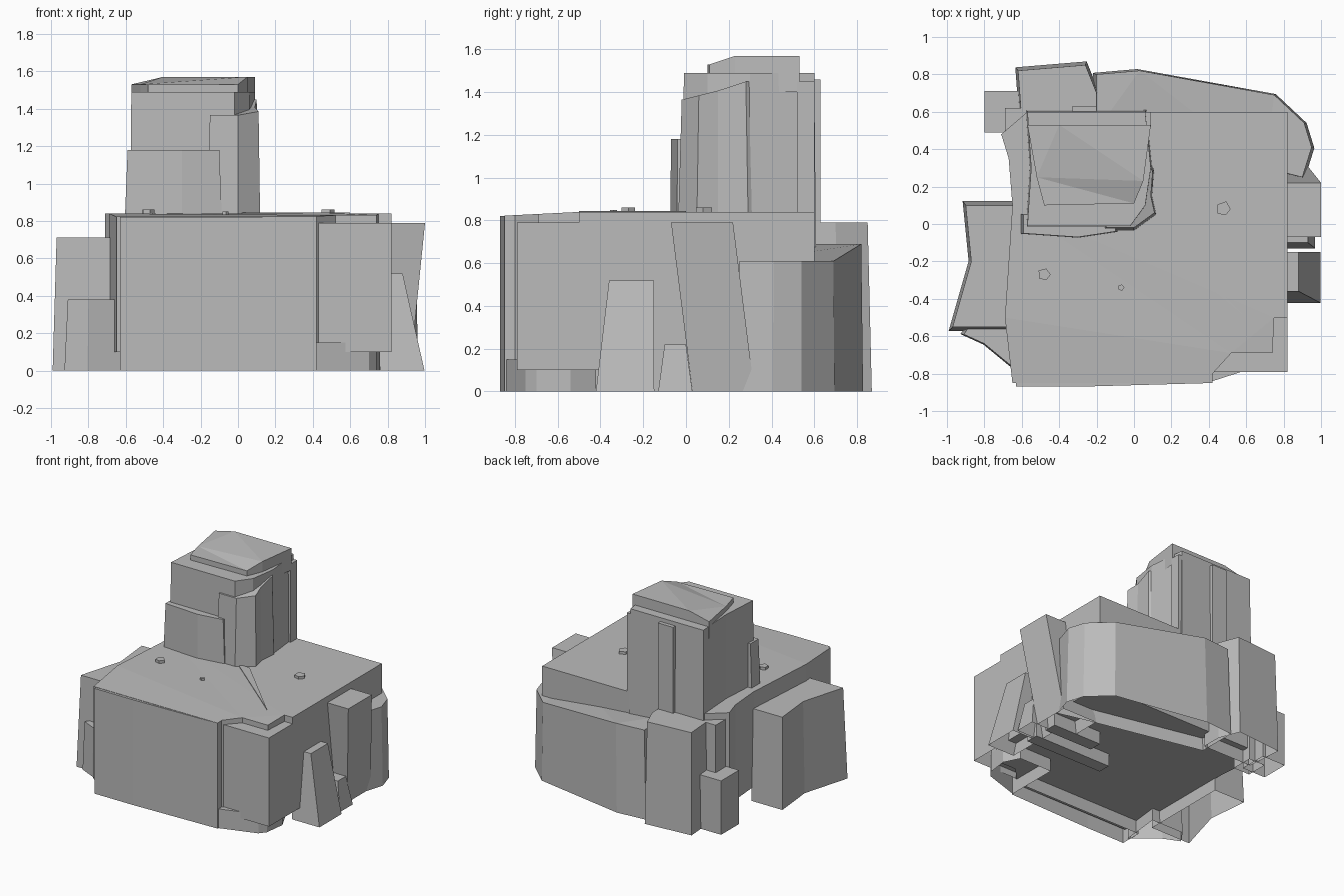
import bpy
import bmesh
import random
from math import cos, sin, tau
from mathutils import Vector

default_cube = bpy.data.objects.get("Cube")
if default_cube:
    bpy.data.objects.remove(default_cube, do_unlink=True)

# One plain stone colour
stone = bpy.data.materials.new("grey_stone")
stone.use_nodes = True
stone.diffuse_color = (.5, .5, .5, 1)
shader = stone.node_tree.nodes["Principled BSDF"]
shader.inputs["Base Color"].default_value = stone.diffuse_color

# Main levels and sides shared by several parts
LEDGE, PLATEAU = .79, .84
LEFT, RIGHT, FRONT, BACK = -.65, .82, -.87, .6
TOWER_LEFT, TOWER_RIGHT, TOWER_TOP = -.57, .09, 1.49


def rock(name, outline, top, base=0, flare=1, lean=(0, 0), floor=False):
    """Faceted stone: the foot is the outline widened by flare and moved by lean.
    The top is a height or a rule giving the height at each corner.
    Only stones with a floor are closed underneath."""
    bm = bmesh.new()
    corners = [Vector(point) for point in outline]
    centre = sum(corners, Vector((0, 0))) / len(corners)
    height = top if callable(top) else lambda x, y: top
    low, high = [], []
    for corner in corners:
        foot = centre + (corner - centre) * flare + Vector(lean)
        low.append(bm.verts.new((foot.x, foot.y, base)))
        high.append(bm.verts.new((corner.x, corner.y, height(corner.x, corner.y))))
    caps = [bm.faces.new(high)]
    if floor:
        caps.append(bm.faces.new(low[::-1]))
    for i in range(len(low)):
        bm.faces.new((low[i - 1], low[i], high[i], high[i - 1]))
    bm.normal_update()
    bmesh.ops.triangulate(bm, faces=caps)
    mesh = bpy.data.meshes.new(name)
    bm.to_mesh(mesh)
    bm.free()
    mesh.materials.append(stone)
    obj = bpy.data.objects.new(name, mesh)
    bpy.context.collection.objects.link(obj)


def block(name, x, y, top, **shape):
    """Four-sided stone from its x and y ranges."""
    (left, right), (front, back) = x, y
    outline = [(left, front), (right, front), (right, back), (left, back)]
    rock(name, outline, top, **shape)


# Broad plateau, stepped at the front corner and gently lower toward the front
rock("plateau", base=.1, floor=True,
     top=lambda x, y: PLATEAU + min(0, y + .5) / 20,
     outline=[(LEFT, FRONT + .02), (.42, FRONT + .02), (.42, -.8), (.52, -.69),
              (.74, -.69), (.75, -.5), (RIGHT, -.5), (RIGHT, BACK),
              (TOWER_LEFT, BACK), (-.71, .48), (-.67, .35), (LEFT, .1), (-.69, -.5)])
rock("front_face", top=PLATEAU - .02,
     outline=[(LEFT + .02, FRONT), (-.3, FRONT), (.42, FRONT + .02),
              (.42, -.7), (LEFT + .02, -.7)])
block("corner_block", x=(.42, RIGHT), y=(-.79, .4), base=.1, top=LEDGE)
rock("worn_ridge", base=LEDGE, top=PLATEAU + .005,
     outline=[(0, 0), (.6, -.5), (.1, 0)])

# Foot and bars under the plateau
rock("corner_foot", top=.15,
     outline=[(.42, -.84), (.7, -.75), (.74, -.7), (.76, -.54), (.7, -.42), (.42, -.42)])
block("long_bar", x=(.15, RIGHT), y=(-.2, -.1), top=.15, floor=True)
block("short_bar", x=(.4, RIGHT), y=(0, .1), top=.15, floor=True)

# Cliffs behind the plateau
rock("back_cliff", flare=1.03, top=lambda x, y: .61 if x > .1 else .69,
     outline=[(-.2, .5), (.7, .3), (.9, .25), (.95, .41), (.91, .54),
              (.75, .69), (.03, .82), (-.2, .8)])
rock("back_block", flare=1.06, top=LEDGE, lean=(0, .01),
     outline=[(-.6, .55), (-.2, .55), (-.2, .7), (-.26, .85), (-.62, .82)])

# Stones leaning on the -x side
rock("side_block", flare=1.07, top=.71, lean=(-.01, 0),
     outline=[(-.97, -.55), (LEFT, -.55), (LEFT, .1), (-.9, .1), (-.87, -.2)])
rock("low_corner_block", flare=1.12, top=.38,
     outline=[(-.91, -.59), (-.8, -.64), (-.63, -.78), (-.6, -.5), (-.85, -.5)])
block("low_back_block", x=(-.8, -.6), y=(.49, .71), top=.42)
block("narrow_back_block", x=(-.69, -.55), y=(.45, .62), top=LEDGE)

# Stones leaning on the +x side
block("leaning_slab", x=(.7, 1), y=(-.07, .22), top=LEDGE, lean=(-.08, .1))
block("leaning_stub", x=(.7, .88), y=(-.36, -.15), top=.52, flare=1.3, lean=(.09, -.03))
block("small_stub", x=(.8, .93), y=(-.1, 0), top=.22, flare=1.6)

# Tower: core, low front slab, side column and thin back plates
rock("tower_core", base=.5, top=TOWER_TOP, flare=1.03,
     outline=[(TOWER_LEFT, -.01), (-.02, -.01), (.06, .1), (TOWER_RIGHT, .3),
              (.06, BACK), (TOWER_LEFT, BACK), (TOWER_LEFT + .02, .3)])
rock("tower_front_slab", base=.8, top=1.18, flare=1.06,
     outline=[(-.59, -.05), (-.3, -.07), (-.1, -.04), (-.1, .05), (-.59, .05)])
rock("tower_side_column", base=.8, top=lambda x, y: 1.45 if y > .2 else 1.37 + y / 4,
     flare=1.09,
     outline=[(-.15, -.02), (0, -.02), (.11, .06), (TOWER_RIGHT, .15), (.1, .28),
              (.06, .34), (-.1, .34)])
block("tower_back_plate", x=(-.33, -.2), y=(.55, .63), base=.6, top=1.46)
block("tower_side_plate", x=(0, TOWER_RIGHT), y=(.52, BACK), base=.6, top=1.45)

# Sloping cap, highest at the back and toward +x
rock("tower_cap", base=1.4,
     top=lambda x, y: TOWER_TOP + (.08 if y > .2 and x > -.5 else .04),
     outline=[(-.48, .1), (0, .11), (.05, .23), (TOWER_RIGHT, .53), (-.4, .53),
              (TOWER_LEFT, .53), (TOWER_LEFT + .05, .25)])

# Loose pebbles on the plateau
rng = random.Random(4)
pebbles = {"left_pebble": (-.48, -.27, .04), "right_pebble": (.48, .08, .04),
           "small_pebble": (-.07, -.34, .02)}
for name, (x, y, radius) in pebbles.items():
    ring = []
    for k in range(5):
        reach = radius * rng.uniform(.8, 1.1)
        ring.append((x + reach * cos(tau * k / 5), y + reach * sin(tau * k / 5)))
    rock(name, ring, base=LEDGE, top=PLATEAU + radius / 2)
